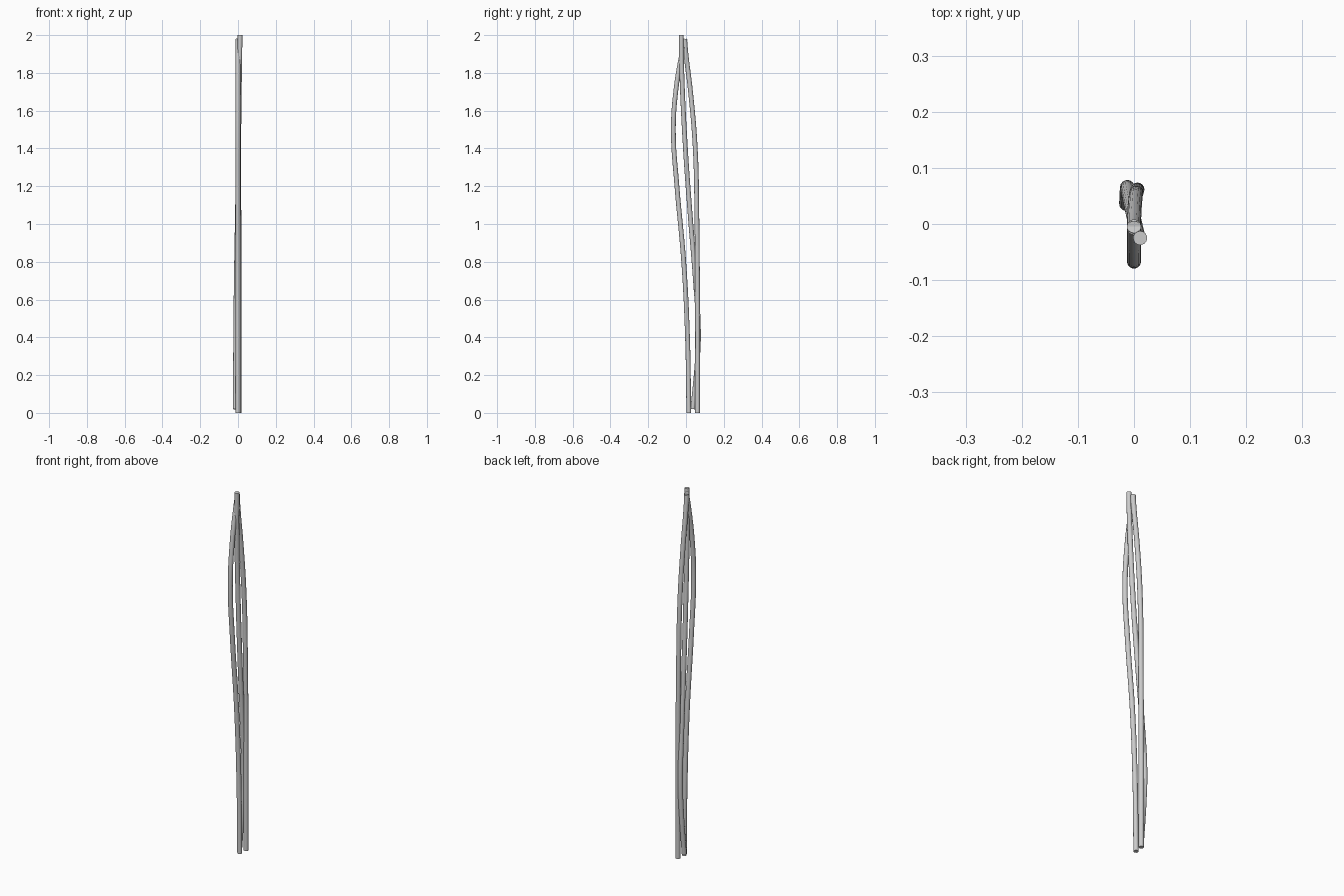
import bpy
import math

if "Cube" in bpy.data.objects:
    bpy.data.objects.remove(bpy.data.objects["Cube"])

RADIUS = 0.0125


def strand(name, path):
    """Capped round tube along a smooth path of (x, y, z) points."""
    curve = bpy.data.curves.new(name, 'CURVE')
    curve.dimensions = '3D'
    curve.bevel_depth = RADIUS
    curve.bevel_resolution = 6
    curve.use_fill_caps = True
    curve.resolution_u = 6
    spline = curve.splines.new('BEZIER')
    spline.bezier_points.add(len(path) - 1)
    for point, co in zip(spline.bezier_points, path):
        point.co = co
        point.handle_left_type = point.handle_right_type = 'AUTO'
    obj = bpy.data.objects.new(name, curve)
    bpy.context.collection.objects.link(obj)
    bpy.ops.object.select_all(action='DESELECT')
    obj.select_set(True)
    bpy.context.view_layer.objects.active = obj
    bpy.ops.object.convert(target='MESH')
    # weld the caps to the tube, then smooth all but the cap rims
    bpy.ops.object.mode_set(mode='EDIT')
    bpy.ops.mesh.select_all(action='SELECT')
    bpy.ops.mesh.remove_doubles(threshold=0.0002)
    bpy.ops.mesh.normals_make_consistent(inside=False)
    bpy.ops.object.mode_set(mode='OBJECT')
    bpy.ops.object.shade_smooth_by_angle(angle=math.radians(50))


# Front strand with the strong forward bulge
strand("front_strand", [(0, 0.015, 0), (0, 0.008, 0.4), (0, -0.012, 0.8), (0, -0.048, 1.2),
                        (0, -0.067, 1.5), (0, -0.052, 1.72), (0, -0.022, 1.9), (0, -0.004, 1.98)])
# Rear strand, almost straight low down
strand("rear_strand", [(0.006, 0.061, 0), (0.006, 0.061, 0.6), (0.005, 0.058, 1.0),
                       (0.003, 0.049, 1.4), (0.001, 0.024, 1.7), (0, 0, 1.9), (0, -0.007, 1.98)])
# Middle strand crossing from the top right to the lower left
strand("middle_strand", [(-0.014, 0.036, 0.02), (-0.013, 0.058, 0.25), (-0.012, 0.066, 0.42),
                         (-0.009, 0.05, 0.7), (-0.003, 0.022, 1.05), (0.003, -0.003, 1.4),
                         (0.008, -0.022, 1.8), (0.011, -0.025, 2.0)])
